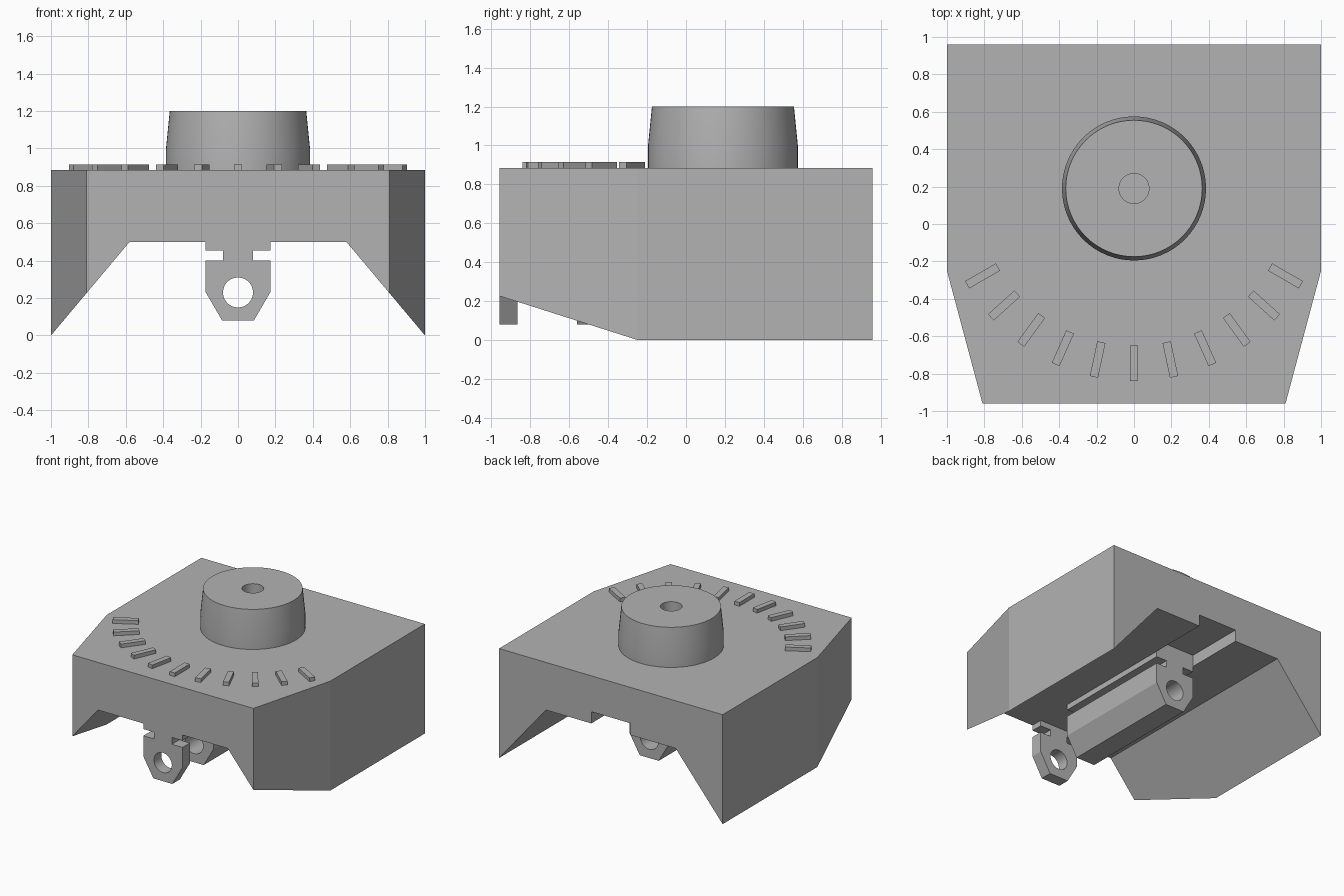
import bpy, bmesh, math
from mathutils import Matrix, Vector

cube = bpy.data.objects.get("Cube")
if cube:
    bpy.data.objects.remove(cube, do_unlink=True)

grey = bpy.data.materials.new("plain grey")
grey.use_nodes = True
COLOUR = (0.45, 0.45, 0.45, 1)
grey.diffuse_color = COLOUR
grey.node_tree.nodes["Principled BSDF"].inputs["Base Color"].default_value = COLOUR


def add_object(name, bm):
    bmesh.ops.recalc_face_normals(bm, faces=bm.faces[:])
    mesh = bpy.data.meshes.new(name)
    bm.to_mesh(mesh)
    bm.free()
    mesh.materials.append(grey)
    obj = bpy.data.objects.new(name, mesh)
    bpy.context.collection.objects.link(obj)
    return obj


def select_only(obj):
    bpy.ops.object.select_all(action='DESELECT')
    obj.select_set(True)
    bpy.context.view_layer.objects.active = obj


def extrude_profile(half, y0, y1):
    """Mirror a right-hand x,z profile and extrude it from y0 to y1."""
    points = half + [(-x, z) for x, z in reversed(half)]
    bm = bmesh.new()
    face = bm.faces.new([bm.verts.new((x, y0, z)) for x, z in points])
    moved = bmesh.ops.extrude_face_region(bm, geom=[face])["geom"]
    verts = [v for v in moved if isinstance(v, bmesh.types.BMVert)]
    bmesh.ops.translate(bm, verts=verts, vec=(0, y1 - y0, 0))
    return bm


def cut(obj, cutter):
    mod = obj.modifiers.new("cut", 'BOOLEAN')
    mod.operation = 'DIFFERENCE'
    mod.solver = 'EXACT'
    mod.object = cutter
    select_only(obj)
    bpy.ops.object.modifier_apply(modifier=mod.name)
    bpy.data.objects.remove(cutter, do_unlink=True)


def smooth(obj):
    select_only(obj)
    bpy.ops.object.shade_smooth_by_angle(angle=math.radians(30))


# Housing: arched underside, with the two front corners cut back
TOP, BACK = 0.885, 0.96
bm = extrude_profile([(0.58, 0.5), (1, 0), (1, TOP)], -BACK, BACK)
for side in (-1, 1):
    bmesh_geom = bm.verts[:] + bm.edges[:] + bm.faces[:]
    result = bmesh.ops.bisect_plane(
        bm, geom=bmesh_geom, plane_co=(side, -0.25, 0),
        plane_no=Vector((side * 0.71, -0.19, 0)).normalized(), clear_outer=True)
    edges = [e for e in result["geom_cut"] if isinstance(e, bmesh.types.BMEdge)]
    bmesh.ops.contextual_create(bm, geom=edges)
housing = add_object("housing", bm)

# Channel under the rear of the housing
channel = add_object("channel_cutter", extrude_profile([(0.175, 0.4), (0.175, 0.595)], 0.47, 1.1))
cut(housing, channel)

# Front lug and long rear bar share one notched section with a bore
section = [(0.085, 0.08), (0.175, 0.235), (0.175, 0.4), (0.08, 0.4),
           (0.08, 0.455), (0.175, 0.455), (0.175, 0.5)]
for name, y0, y1 in (("front_lug", -BACK, -0.865), ("rear_bar", -0.56, 0.47)):
    lug = add_object(name, extrude_profile(section, y0, y1))
    bm = bmesh.new()
    bmesh.ops.create_cone(
        bm, cap_ends=True, segments=48, radius1=0.08, radius2=0.08, depth=3,
        matrix=Matrix.Translation((0, 0, 0.23)) @ Matrix.Rotation(math.pi / 2, 4, 'X'))
    cut(lug, add_object("bore_cutter", bm))
    smooth(lug)

# Knob: lathed outline with a tapered wall and a centre hole
KNOB_Y, SEGMENTS = 0.19, 64
outline = [(0.385, TOP), (0.385, 1.0), (0.365, 1.2), (0.08, 1.2), (0.08, 0.9)]
bm = bmesh.new()
rings = []
for radius, z in outline:
    ring = bmesh.ops.create_circle(bm, segments=SEGMENTS, radius=radius,
                                   matrix=Matrix.Translation((0, KNOB_Y, z)))["verts"]
    rings.append(ring)
for low, high in zip(rings, rings[1:]):
    for i in range(SEGMENTS):
        j = (i + 1) % SEGMENTS
        bm.faces.new((low[i], low[j], high[j], high[i]))
bm.faces.new(rings[0])
bm.faces.new(rings[-1])
smooth(add_object("knob", bm))

# Dial marks fanned around the knob
bm = bmesh.new()
for step in range(-5, 6):
    turn = Matrix.Rotation(math.radians(12 * step), 4, 'Z')
    place = Matrix.Translation((0, KNOB_Y, TOP + 0.015)) @ turn @ Matrix.Translation((0, -0.935, 0))
    bmesh.ops.create_cube(bm, size=1, matrix=place @ Matrix.Diagonal((0.045, 0.19, 0.03, 1)))
add_object("dial_marks", bm)
